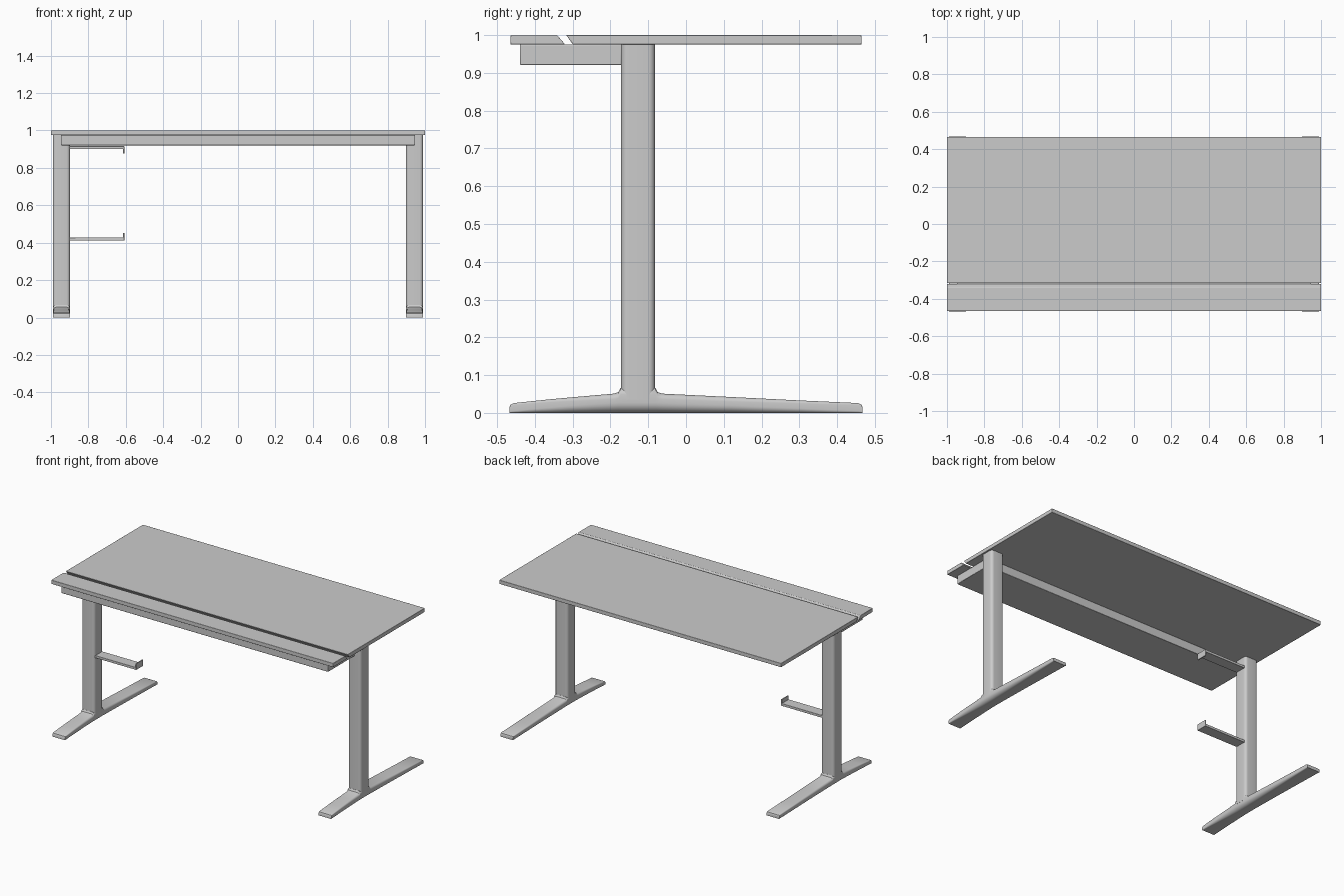
import bpy, bmesh, math

if "Cube" in bpy.data.objects:
    bpy.data.objects.remove(bpy.data.objects["Cube"])


def finish(bm, name):
    bmesh.ops.recalc_face_normals(bm, faces=bm.faces)
    me = bpy.data.meshes.new(name)
    bm.to_mesh(me)
    bm.free()
    ob = bpy.data.objects.new(name, me)
    bpy.context.collection.objects.link(ob)
    bpy.context.view_layer.objects.active = ob
    ob.select_set(True)
    bpy.ops.object.shade_smooth_by_angle(angle=math.radians(35))
    ob.select_set(False)
    return ob


def loft(rings, name, bevel=0.0):
    """Join equal-length rings of points into a closed solid."""
    bm = bmesh.new()
    rows = [[bm.verts.new(p) for p in r] for r in rings]
    n = len(rows[0])
    for a, b in zip(rows, rows[1:]):
        for i in range(n):
            j = (i + 1) % n
            bm.faces.new((a[i], a[j], b[j], b[i]))
    bm.faces.new(rows[0])
    bm.faces.new(rows[-1])
    ob = finish(bm, name)
    if bevel:
        m = ob.modifiers.new("soft_edges", 'BEVEL')
        m.width = bevel
        m.segments = 2
    return ob


def rounded(u0, u1, v0, v1, r_low, r_high, seg=6):
    """Rounded rectangle with separate lower and upper corner radii."""
    pts = []
    for u, v, r, su, sv, a0 in ((u1, v1, r_high, -1, -1, 0), (u0, v1, r_high, 1, -1, 90),
                                (u0, v0, r_low, 1, 1, 180), (u1, v0, r_low, -1, 1, 270)):
        for k in range(seg + 1):
            a = math.radians(a0 + 90 * k / seg)
            pts.append((u + su * r + r * math.cos(a), v + sv * r + r * math.sin(a)))
    return pts


def extrude_x(profile, x0, x1, name, bevel=0.0):
    return loft([[(x, y, z) for y, z in profile] for x in (x0, x1)], name, bevel)


# Desktop: main panel and front strip, split by a slanted gap
extrude_x([(-0.299, 0.975), (0.465, 0.975), (0.465, 1), (-0.317, 1)], -1, 1, "main_desktop", 0.002)
extrude_x([(-0.465, 0.975), (-0.320, 0.975), (-0.341, 1), (-0.465, 1)], -1, 1, "front_strip", 0.002)

# Beam below the front strip
extrude_x([(-0.44, 0.921), (-0.170, 0.921), (-0.170, 0.9755), (-0.44, 0.9755)],
          -0.947, 0.947, "front_beam", 0.003)

# Foot stations: y, top height, lower radius, upper radius
STATIONS = [(-0.467, 0.016, 0.003, 0.003), (-0.464, 0.022, 0.004, 0.004),
            (-0.456, 0.026, 0.005, 0.005), (-0.36, 0.036, 0.014, 0.008),
            (-0.26, 0.045, 0.022, 0.012), (-0.190, 0.051, 0.026, 0.015),
            (-0.179, 0.055, 0.027, 0.016), (-0.173, 0.066, 0.027, 0.017),
            (-0.081, 0.066, 0.027, 0.017), (-0.075, 0.055, 0.027, 0.016),
            (-0.064, 0.051, 0.026, 0.015), (0.12, 0.042, 0.020, 0.012),
            (0.30, 0.033, 0.012, 0.008), (0.456, 0.026, 0.005, 0.005),
            (0.464, 0.022, 0.004, 0.004), (0.467, 0.016, 0.003, 0.003)]

# Legs: rounded column on a tapering foot, both sides
for side, label in ((-1, "left"), (1, "right")):
    cx = side * 0.944
    section = rounded(cx - 0.046, cx + 0.046, -0.172, -0.082, 0.018, 0.018)
    loft([[(x, y, z) for x, y in section] for z in (0.035, 0.976)], label + "_column")
    loft([[(x, y, z) for x, z in rounded(cx - 0.0455, cx + 0.0455, 0, h, lo, hi)]
          for y, h, lo, hi in STATIONS], label + "_foot")

# Pair of L-shaped holder arms on the left column, lips facing each other
for name, z, d in (("upper_holder_arm", 0.916, -1), ("lower_holder_arm", 0.412, 1)):
    prof = [(-0.905, 0), (-0.608, 0), (-0.608, 0.04), (-0.615, 0.04), (-0.615, 0.015), (-0.905, 0.015)]
    loft([[(x, y, z + d * h) for x, h in prof] for y in (-0.162, -0.092)], name, 0.001)
